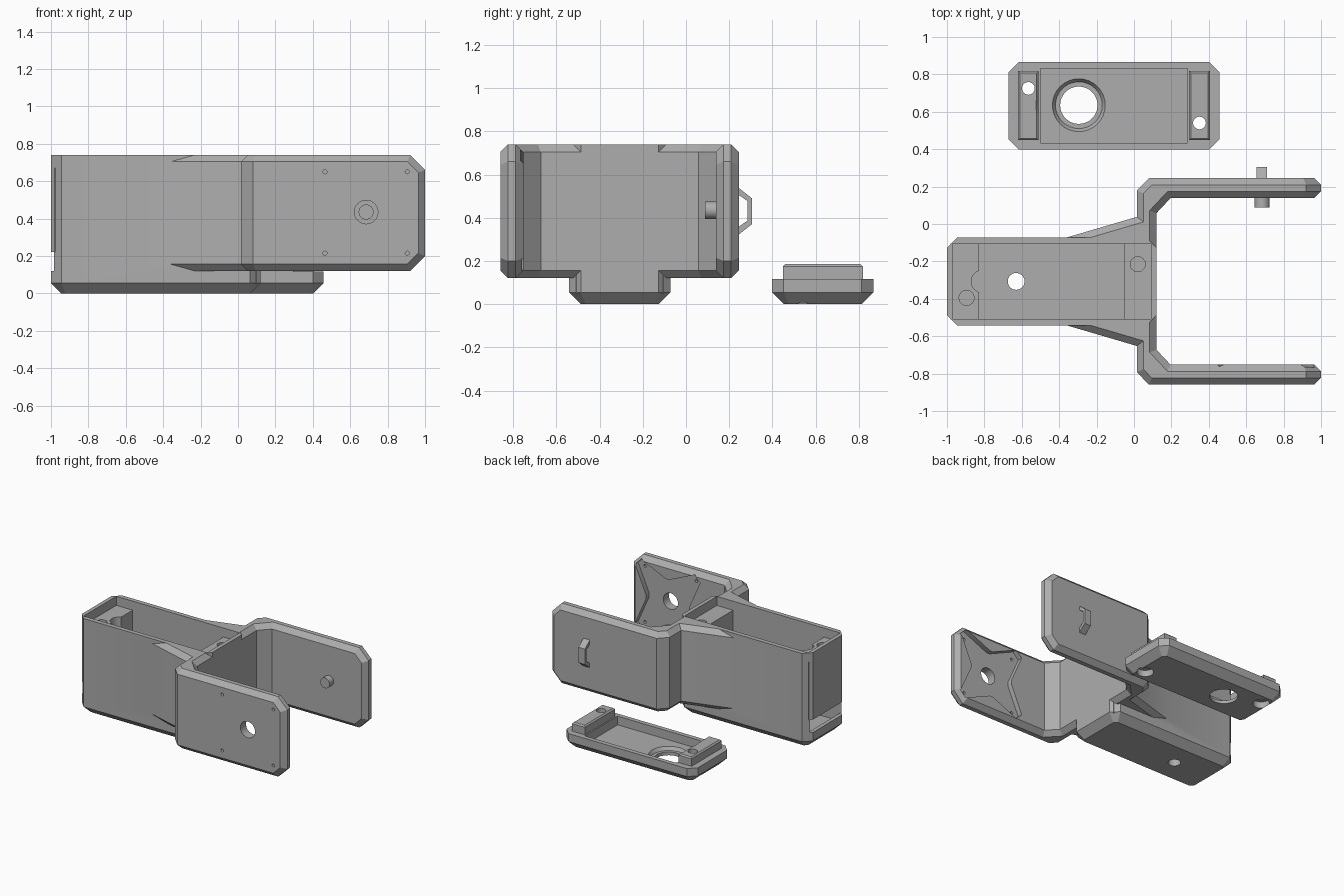
import bpy, bmesh, math
from mathutils import Matrix, Vector

if "Cube" in bpy.data.objects:
    bpy.data.objects.remove(bpy.data.objects["Cube"])

CY = -0.307            # symmetry line of the bracket
HX, HZ = 0.685, 0.435  # pivot position on the arms

grey = bpy.data.materials.new("grey plastic")
grey.diffuse_color = (0.42, 0.42, 0.42, 1)
grey.use_nodes = True
grey.node_tree.nodes["Principled BSDF"].inputs["Base Color"].default_value = grey.diffuse_color


def finish(bm, name):
    bmesh.ops.recalc_face_normals(bm, faces=bm.faces)
    me = bpy.data.meshes.new(name)
    bm.to_mesh(me)
    bm.free()
    ob = bpy.data.objects.new(name, me)
    me.materials.append(grey)
    bpy.context.collection.objects.link(ob)
    return ob


def prism_bm(pts, lo, hi, axis):
    """Extrude a closed profile between lo and hi along an axis."""
    place = {"x": lambda a, b, t: (t, a, b),
             "y": lambda a, b, t: (a, t, b),
             "z": lambda a, b, t: (a, b, t)}[axis]
    bm = bmesh.new()
    ends = [[bm.verts.new(place(a, b, t)) for a, b in pts] for t in (lo, hi)]
    n = len(pts)
    bm.faces.new(ends[0])
    bm.faces.new(ends[1])
    for i in range(n):
        j = (i + 1) % n
        bm.faces.new((ends[0][i], ends[0][j], ends[1][j], ends[1][i]))
    bmesh.ops.recalc_face_normals(bm, faces=bm.faces)
    return bm


def prism(name, pts, lo, hi, axis):
    return finish(prism_bm(pts, lo, hi, axis), name)


def box(name, x0, x1, y0, y1, z0, z1):
    return prism(name, [(x0, y0), (x1, y0), (x1, y1), (x0, y1)], z0, z1, "z")


def cyl(name, centre, r, lo, hi, axis="z", r2=None, n=32):
    """Cylinder or cone; centre is given in the plane across the axis."""
    bm = bmesh.new()
    bmesh.ops.create_cone(bm, cap_ends=True, segments=n, radius1=r,
                          radius2=r if r2 is None else r2, depth=hi - lo)
    a, b = centre
    m = (lo + hi) / 2
    if axis == "z":
        mat = Matrix.Translation((a, b, m))
    else:
        mat = Matrix.Translation((a, m, b)) @ Matrix.Rotation(-math.pi / 2, 4, "X")
    bm.transform(mat)
    return finish(bm, name)


def combine(ob, other, op="DIFFERENCE"):
    mod = ob.modifiers.new("bool", "BOOLEAN")
    mod.object, mod.operation, mod.solver = other, op, "EXACT"
    bpy.context.view_layer.objects.active = ob
    bpy.ops.object.modifier_apply(modifier="bool")
    bpy.data.objects.remove(other)


def bevel_edges(bm, test, width):
    edges = [e for e in bm.edges if test(e)]
    bmesh.ops.bevel(bm, geom=edges, offset=width, segments=1,
                    affect="EDGES", profile=0.5, clamp_overlap=False)


def chamfered_tray(name, x0, x1, cy, height):
    """Block with cut vertical corners and a bevelled underside."""
    h, c = 0.235, 0.055
    y0, y1 = cy - h, cy + h
    pts = [(x0 + c, y0), (x1 - c, y0), (x1, y0 + c), (x1, y1 - c),
           (x1 - c, y1), (x0 + c, y1), (x0, y1 - c), (x0, y0 + c)]
    bm = prism_bm(pts, 0, height, "z")
    bevel_edges(bm, lambda e: all(v.co.z < 1e-5 for v in e.verts), c)
    return finish(bm, name)


# Fork: U-shaped outline with side gussets, clipped arm ends, bevelled rims
half = [(-0.7, 0.135), (0.015, 0.345), (0.015, 0.485), (0.08, 0.552), (1, 0.552),
        (1, 0.445), (0.195, 0.445), (0.12, 0.365)]
outline = [(x, CY + u) for x, u in half] + [(x, CY - u) for x, u in reversed(half)]
bm = prism_bm(outline, 0.12, 0.74, "z")
for co, no in (((0.92, 0, 0.74), (1, 0, 1)), ((0.92, 0, 0.12), (1, 0, -1))):
    bmesh.ops.bisect_plane(bm, geom=bm.verts[:] + bm.edges[:] + bm.faces[:],
                           plane_co=co, plane_no=no, clear_outer=True)
    bmesh.ops.holes_fill(bm, edges=[e for e in bm.edges if e.is_boundary], sides=0)
bmesh.ops.recalc_face_normals(bm, faces=bm.faces)
bm.normal_update()


def is_rim(f):
    return abs(f.normal.z) > 0.5 or (f.normal.x > 0.9 and f.calc_center_median().x > 0.9)


bevel_edges(bm, lambda e: len(e.link_faces) == 2
            and is_rim(e.link_faces[0]) != is_rim(e.link_faces[1]), 0.036)
bracket = finish(bm, "bracket")

# Electronics box joined to the fork, then hollowed
combine(bracket, chamfered_tray("case", -1, 0.12, CY, 0.74), "UNION")
combine(bracket, box("cavity", -0.97, 0.09, CY - 0.2, CY + 0.2, 0.055, 1))

# Screw posts inside the box
rear = box("rear_post", -0.98, -0.83, CY - 0.203, CY + 0.203, 0.22, 0.67)
combine(rear, cyl("cable_notch", (-0.81, CY), 0.06, 0, 1))
combine(bracket, rear, "UNION")
combine(bracket, box("front_post", -0.05, 0.1, CY - 0.203, CY + 0.203, 0.05, 0.67), "UNION")
for p in ((-0.895, -0.395), (0.02, -0.215)):
    combine(bracket, cyl("screw_hole", p, 0.04, 0.4, 0.8))

# Cable slot in the end wall and hole in the floor
combine(bracket, box("slot", -1.1, -0.83, CY - 0.195, CY + 0.195, 0.12, 0.22))
combine(bracket, cyl("floor_hole", (-0.63, CY), 0.045, -0.1, 0.2))

# Front arm: star-shaped recess inside, pivot hole and four pin holes
star = []
for k in range(4):
    a = math.pi / 4 + k * math.pi / 2
    d, t = Vector((math.cos(a), math.sin(a))), Vector((-math.sin(a), math.cos(a)))
    for r, w in ((0.14, -0.12), (0.36, -0.035), (0.36, 0.035), (0.14, 0.12)):
        p = d * r + t * w
        star.append((HX + p.x, HZ + p.y))
combine(bracket, prism("recess", star, -0.79, -0.70, "y"))
combine(bracket, cyl("pivot_hole", (HX, HZ), 0.063, -1, -0.7, "y"))
for x in (0.465, 0.905):
    for z in (0.215, 0.65):
        combine(bracket, cyl("pin_hole", (x, z), 0.011, -1, -0.7, "y", n=12))

# Back arm: pivot pin inside and a strap loop outside
pin = cyl("pivot_pin", (HX, HZ), 0.04, 0.088, 0.16, "y")
prism("strap_loop", [(0.235, 0.545), (0.305, 0.49), (0.305, 0.37), (0.235, 0.315),
                     (0.235, 0.352), (0.285, 0.387), (0.285, 0.477), (0.235, 0.512)],
      0.655, 0.71, "x")

# Lid with shallow tray, locating blocks, lens opening and screw holes
LY = 0.632
lid = chamfered_tray("lid", -0.67, 0.457, LY, 0.117)
combine(lid, box("tray", -0.5, 0.285, LY - 0.2, LY + 0.2, 0.05, 0.3))
for x0, x1 in ((-0.62, -0.51), (0.295, 0.405)):
    bm = prism_bm([(x0, 0.448), (x1, 0.448), (x1, 0.818), (x0, 0.818)], 0.1, 0.185, "z")
    bevel_edges(bm, lambda e: all(v.co.z > 0.18 for v in e.verts), 0.01)
    combine(lid, finish(bm, "block"), "UNION")
combine(lid, cyl("lens_seat", (-0.295, 0.635), 0.125, 0.025, 0.2, r2=0.24))
combine(lid, cyl("lens_hole", (-0.295, 0.635), 0.1, -0.1, 0.2))
for p in ((-0.565, 0.725), (0.35, 0.54)):
    combine(lid, cyl("screw_hole", p, 0.034, -0.1, 0.3))
    combine(lid, cyl("screw_head", p, 0.06, -0.1, 0.05))

# Crisp edges, smooth round holes
for ob in (bracket, pin, lid):
    bpy.ops.object.select_all(action="DESELECT")
    ob.select_set(True)
    bpy.context.view_layer.objects.active = ob
    bpy.ops.object.shade_smooth_by_angle(angle=math.radians(25))
